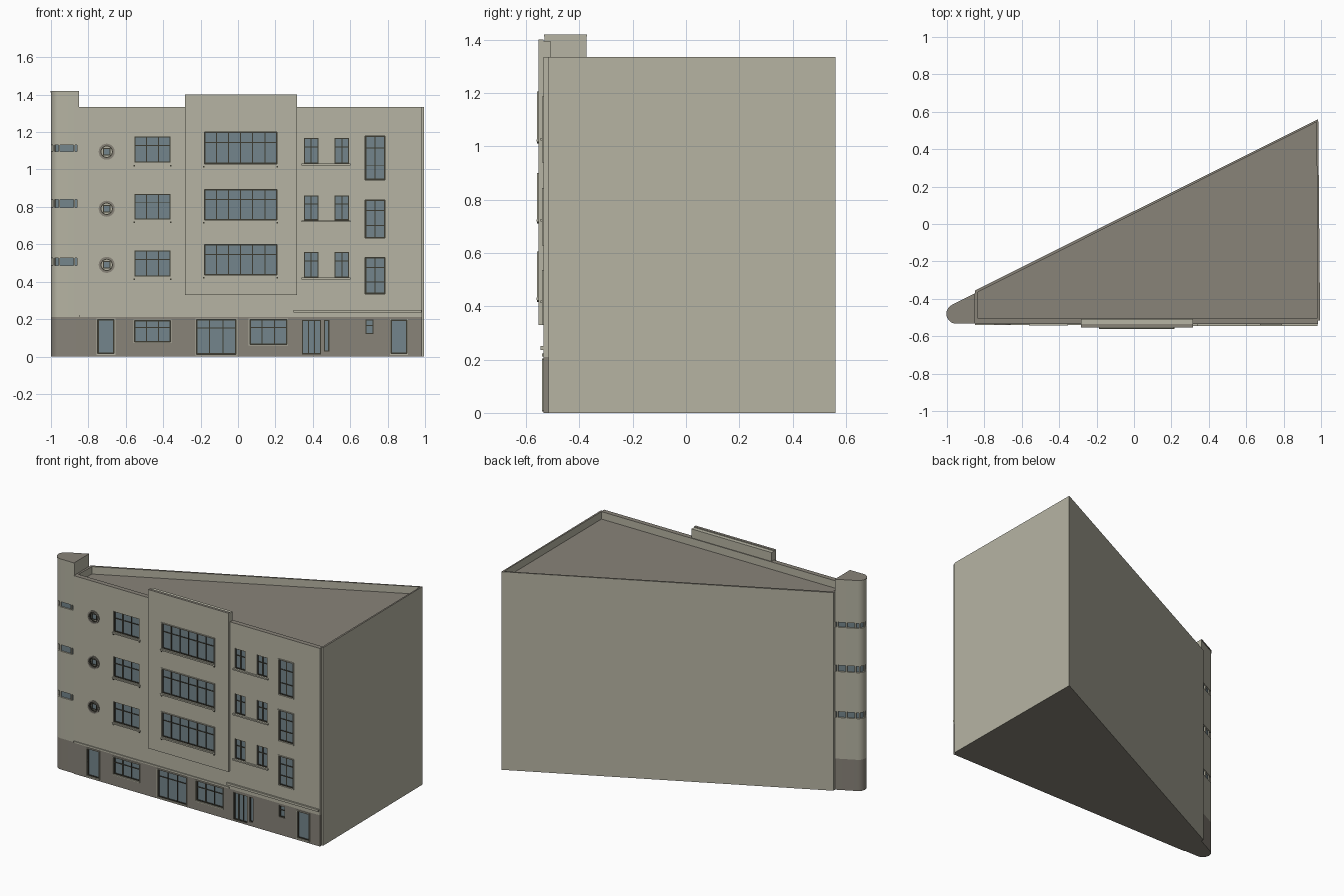
import bpy, bmesh, math
from mathutils import Matrix, Vector

if "Cube" in bpy.data.objects:
    bpy.data.objects.remove(bpy.data.objects["Cube"])


def material(name, rgb):
    m = bpy.data.materials.new(name)
    m.use_nodes = True
    m.diffuse_color = (*rgb, 1)
    m.node_tree.nodes["Principled BSDF"].inputs["Base Color"].default_value = (*rgb, 1)
    return m


WALL = material("pale plaster", (0.468, 0.456, 0.366))
BROWN = material("brown stone", (0.246, 0.227, 0.191))
GLASS = material("blue grey glass", (0.174, 0.235, 0.262))
FRAME = material("dark frame", (0.048, 0.045, 0.032))


def finish(name, bm, *mats):
    bmesh.ops.recalc_face_normals(bm, faces=bm.faces)
    mesh = bpy.data.meshes.new(name)
    bm.to_mesh(mesh)
    bm.free()
    for m in mats:
        mesh.materials.append(m)
    ob = bpy.data.objects.new(name, mesh)
    bpy.context.collection.objects.link(ob)
    return ob


def box(bm, x0, x1, y0, y1, z0, z1):
    mat = Matrix.Translation(((x0 + x1) / 2, (y0 + y1) / 2, (z0 + z1) / 2))
    mat = mat @ Matrix.Diagonal((x1 - x0, y1 - y0, z1 - z0, 1))
    bmesh.ops.create_cube(bm, size=1, matrix=mat)


def block(name, dims, mat):
    bm = bmesh.new()
    box(bm, *dims)
    return finish(name, bm, mat)


def prism(name, outline, z0, z1, side, cap, well=0):
    """Extruded outline; horizontal faces take the cap colour, well sinks the roof."""
    bm = bmesh.new()
    base = bm.faces.new([bm.verts.new((x, y, z0)) for x, y in outline])
    ext = bmesh.ops.extrude_face_region(bm, geom=[base])["geom"]
    bmesh.ops.translate(bm, vec=(0, 0, z1 - z0),
                        verts=[v for v in ext if isinstance(v, bmesh.types.BMVert)])
    bmesh.ops.recalc_face_normals(bm, faces=bm.faces)
    if well:
        top = max(bm.faces, key=lambda f: f.calc_center_median().z)
        bmesh.ops.inset_region(bm, faces=[top], thickness=0.018)
        inner = bmesh.ops.extrude_face_region(bm, geom=[top])["geom"]
        bmesh.ops.translate(bm, vec=(0, 0, -well),
                            verts=[v for v in inner if isinstance(v, bmesh.types.BMVert)])
        if top.is_valid:
            bmesh.ops.delete(bm, geom=[top], context="FACES_ONLY")
    bm.normal_update()
    for f in bm.faces:
        f.material_index = int(abs(f.normal.z) > 0.7)
    return finish(name, bm, side, cap)


def rect(x0, x1, y0, y1):
    return [(x0, y0), (x1, y0), (x1, y1), (x0, y1)]


# Main wedge with sunken roof
LEFT, RIGHT, FACE, BACK, BAY = -0.85, 0.985, -0.535, -0.515, -0.553
prism("main_body", [(LEFT, BACK), (0.995, BACK), (0.985, 0.56), (LEFT, -0.355)],
      0, 1.335, WALL, BROWN, well=0.05)

# Front wall layers
upper = prism("upper_front_wall", rect(LEFT, RIGHT, FACE, BACK), 0.21, 1.335, WALL, BROWN)
ground = prism("ground_front_wall", rect(LEFT, RIGHT, FACE, BACK), 0, 0.21, BROWN, BROWN)
bay = prism("centre_bay", rect(-0.283, 0.315, BAY, FACE), 0.33, 1.4, WALL, BROWN)
block("bay_parapet_back", (-0.283, 0.315, FACE, -0.508, 1.3, 1.395), WALL)
block("long_ledge", (LEFT, 0.31, -0.541, FACE, 0.212, 0.222), WALL)
block("right_canopy", (0.297, 0.98, -0.546, FACE, 0.235, 0.25), WALL)

# Window table: name, x range, z range, columns, transom heights, face, trim
windows = []
for z0, z1 in ((1.037, 1.176), (0.733, 0.87), (0.428, 0.567)):
    windows.append(("left_window", -0.553, -0.361, z0, z1, 3, (0.65,), FACE, "sill"))
    windows.append(("pair_window_a", 0.352, 0.43, z0 - 0.005, z1 - 0.008, 2, (0.65,), FACE, ""))
    windows.append(("pair_window_b", 0.516, 0.594, z0 - 0.005, z1 - 0.008, 2, (0.65,), FACE, ""))
    block("pair_sill", (0.34, 0.602, -0.546, FACE, z0 - 0.015, z0 - 0.006), WALL)
for z0, z1 in ((1.03, 1.2), (0.73, 0.893), (0.436, 0.6)):
    windows.append(("bay_window", -0.18, 0.208, z0, z1, 6, (0.67,), BAY, "both"))
for z0, z1 in ((0.945, 1.18), (0.634, 0.838), (0.335, 0.53)):
    windows.append(("tall_window", 0.68, 0.786, z0, z1, 2, (0.33, 0.72), FACE, "surround"))
windows += [
    ("left_door", -0.75, -0.662, 0.015, 0.198, 1, (), FACE, "surround"),
    ("ground_window_left", -0.553, -0.361, 0.078, 0.192, 3, (0.68,), FACE, "surround"),
    ("main_door", -0.222, -0.01, 0.012, 0.198, 3, (0.75,), FACE, "surround"),
    ("ground_window_right", 0.063, 0.262, 0.064, 0.198, 3, (0.68,), FACE, "surround"),
    ("double_door", 0.342, 0.444, 0.012, 0.195, 3, (), FACE, ""),
    ("side_light", 0.46, 0.488, 0.027, 0.195, 1, (), FACE, ""),
    ("small_window", 0.682, 0.724, 0.12, 0.198, 1, (0.6,), FACE, ""),
    ("right_door", 0.818, 0.904, 0.015, 0.195, 1, (), FACE, "surround"),
]
DEPTH = 0.012
cutter = bmesh.new()


def border(bm, x0, x1, z0, z1, w, y0, y1):
    """Four bars lying just inside a rectangle."""
    box(bm, x0, x0 + w, y0, y1, z0, z1)
    box(bm, x1 - w, x1, y0, y1, z0, z1)
    box(bm, x0 + w, x1 - w, y0, y1, z0, z0 + w)
    box(bm, x0 + w, x1 - w, y0, y1, z1 - w, z1)


def window(name, x0, x1, z0, z1, cols, transoms, face, trim):
    box(cutter, x0, x1, face - 0.02, face + DEPTH, z0, z1)
    block(name + "_glass", (x0, x1, face + 0.009, face + DEPTH, z0, z1), GLASS)
    bm = bmesh.new()
    y0, y1, bar = face + 0.004, face + 0.01, 0.0025
    border(bm, x0, x1, z0, z1, 0.006, y0, y1)
    for i in range(1, cols):
        x = x0 + (x1 - x0) * i / cols
        box(bm, x - bar, x + bar, y0, y1, z0, z1)
    for t in transoms:
        z = z0 + (z1 - z0) * t
        box(bm, x0, x1, y0 + 0.001, y1, z - bar, z + bar)
    finish(name + "_frame", bm, FRAME)
    if trim in ("surround", "both"):
        bm = bmesh.new()
        e = 0.006
        border(bm, x0 - e, x1 + e, z0 - e, z1 + e, e, face - 0.006, face + 0.001)
        finish(name + "_surround", bm, WALL)
    if trim in ("sill", "both"):
        block(name + "_sill", (x0 - 0.008, x1 + 0.008, face - 0.008, face, z0 - 0.012, z0 - 0.004), WALL)
        bm = bmesh.new()
        for x in (x0 - 0.002, x1 + 0.002):
            box(bm, x - 0.004, x + 0.004, face - 0.006, face, z0 - 0.02, z0 - 0.012)
        finish(name + "_sill_brackets", bm, FRAME)


for w in windows:
    window(*w)


# Round windows
def cylinder(bm, x, z, r, y0, y1):
    mat = Matrix.Translation((x, (y0 + y1) / 2, z)) @ Matrix.Rotation(math.pi / 2, 4, "X")
    bmesh.ops.create_cone(bm, cap_ends=True, segments=24, radius1=r, radius2=r,
                          depth=y1 - y0, matrix=mat)


def ring(name, x, z, r0, r1, y0, y1, mat):
    bm = bmesh.new()
    profile = [(r0, y0), (r1, y0), (r1, y1), (r0, y1)]
    verts = [bm.verts.new((x + r, y, z)) for r, y in profile]
    edges = [bm.edges.new((verts[i], verts[i - 1])) for i in range(4)]
    bmesh.ops.spin(bm, geom=verts + edges, cent=(x, 0, z), axis=(0, 1, 0),
                   angle=math.tau, steps=24, use_merge=True)
    bmesh.ops.remove_doubles(bm, verts=bm.verts, dist=1e-5)
    return finish(name, bm, mat)


for z in (1.095, 0.79, 0.49):
    x = -0.702
    cylinder(cutter, x, z, 0.033, FACE - 0.02, FACE + DEPTH)
    ring("round_window_rim", x, z, 0.033, 0.043, FACE - 0.006, FACE + 0.001, BROWN)
    ring("round_window_lining", x, z, 0.028, 0.033, FACE + 0.002, FACE + DEPTH, FRAME)
    bm = bmesh.new()
    cylinder(bm, x, z, 0.033, FACE + 0.009, FACE + DEPTH)
    finish("round_window_panel", bm, WALL)
    s = 0.02
    block("round_window_glass", (x - s, x + s, FACE + 0.007, FACE + 0.01, z - s, z + s), GLASS)
    bm = bmesh.new()
    border(bm, x - s, x + s, z - s, z + s, 0.005, FACE + 0.004, FACE + 0.01)
    finish("round_window_frame", bm, FRAME)

# Cut the openings out of the front walls
cut = finish("opening_cutter", cutter)
cut.hide_render = True
for wall in (upper, ground, bay):
    mod = wall.modifiers.new("openings", "BOOLEAN")
    mod.operation, mod.object, mod.solver = "DIFFERENCE", cut, "EXACT"
    deps = bpy.context.evaluated_depsgraph_get()
    mesh = bpy.data.meshes.new_from_object(wall.evaluated_get(deps))
    wall.modifiers.clear()
    wall.data = mesh
bpy.data.objects.remove(cut)

# Rounded corner tower with recessed glass bands
CENTRE = Vector((-0.95, -0.48))
SLANT = math.atan2(0.5, 1)


def tower_outline(r, end=LEFT):
    a0, a1 = math.pi / 2 + SLANT, math.pi * 1.5
    pts = [(CENTRE.x + r * math.cos(a), CENTRE.y + r * math.sin(a))
           for a in (a0 + (a1 - a0) * i / 16 for i in range(17))]
    x, y = pts[0]
    return pts + [(end, pts[-1][1]), (end, y + (end - x) * math.tan(SLANT))]


RAD = 0.05
bands = ((0.487, 0.527), (0.797, 0.84), (1.096, 1.13))
smooth = [prism("tower_base", tower_outline(RAD), 0, 0.21, BROWN, BROWN)]
bottom = 0.21
for z0, z1 in bands + ((1.412, 1.42),):
    smooth.append(prism("tower_wall", tower_outline(RAD), bottom, z0, WALL, WALL))
    bottom = z1
    if z1 > 1.4:
        smooth.append(prism("tower_cap", tower_outline(RAD + 0.003), z0, z1, WALL, BROWN))
        continue
    smooth.append(prism("tower_glass_band", tower_outline(RAD - 0.01), z0, z1, GLASS, GLASS))
    # Posts along the front, round the nose and along the slanted side
    bm = bmesh.new()
    spots = [(x, CENTRE.y - RAD + 0.006, 0) for x in (-0.955, -0.875, -0.855)]
    for a in (math.pi * 0.75, math.pi, math.pi * 1.25):
        spots.append((CENTRE.x + (RAD - 0.006) * math.cos(a),
                      CENTRE.y + (RAD - 0.006) * math.sin(a), a + math.pi / 2))
    sx, sy = tower_outline(RAD - 0.006)[0]
    spots += [(sx + d, sy + d / 2, SLANT) for d in (0.01, 0.06, 0.11)]
    for x, y, a in spots:
        mat = (Matrix.Translation((x, y, (z0 + z1) / 2)) @ Matrix.Rotation(a, 4, "Z")
               @ Matrix.Diagonal((0.009, 0.01, z1 - z0, 1)))
        bmesh.ops.create_cube(bm, size=1, matrix=mat)
    finish("tower_band_posts", bm, WALL)

# Smooth shading on the curved tower
bpy.ops.object.select_all(action="DESELECT")
for ob in smooth:
    ob.select_set(True)
bpy.context.view_layer.objects.active = smooth[0]
bpy.ops.object.shade_smooth_by_angle(angle=math.radians(30))
